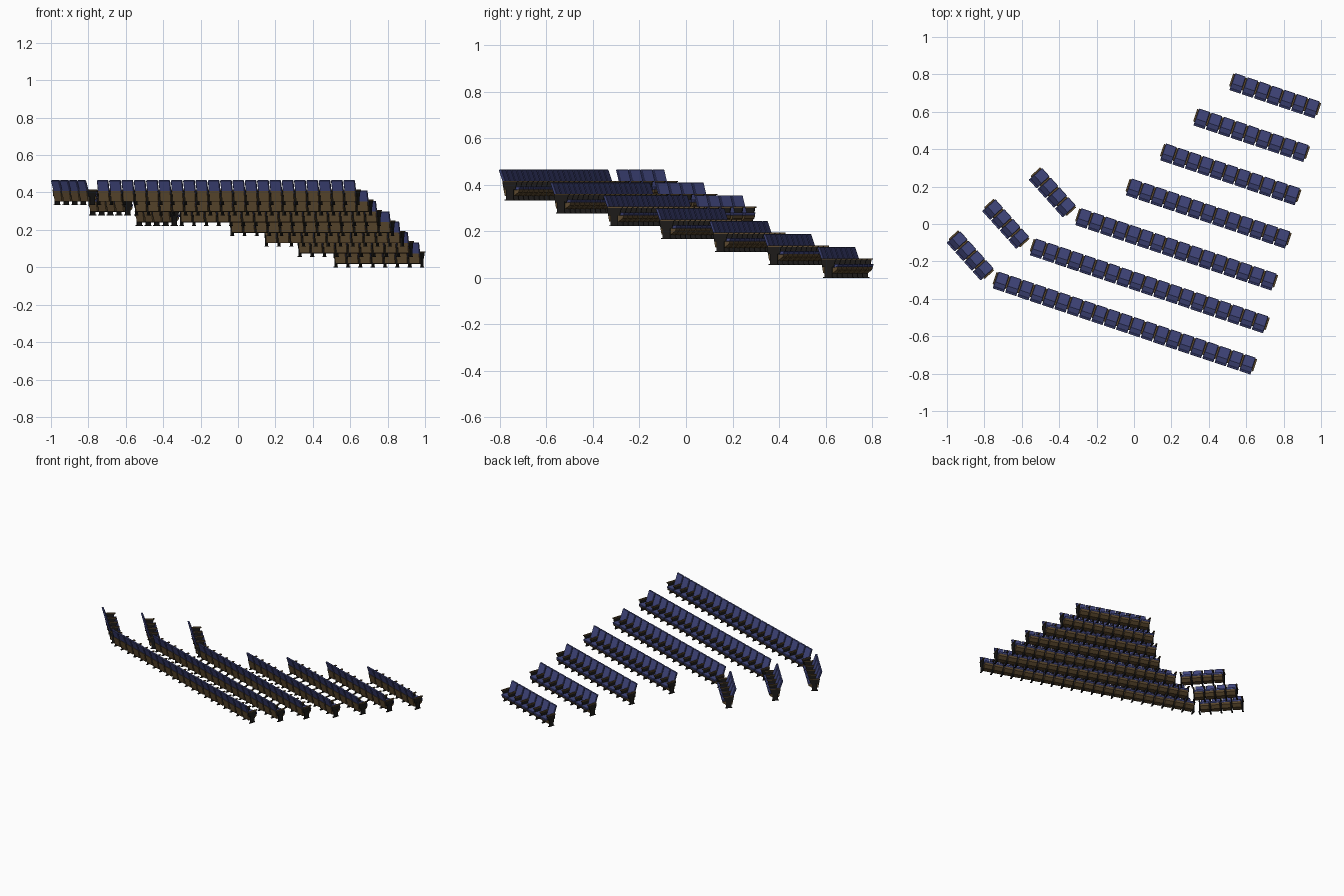
import bpy
import bmesh
from math import radians, cos, sin

if "Cube" in bpy.data.objects:
    bpy.data.objects.remove(bpy.data.objects["Cube"], do_unlink=True)

PITCH = 0.0695   # distance between neighbouring seats
STEP = 0.0555    # height of one tier


def material(name, color):
    mat = bpy.data.materials.new(name)
    mat.use_nodes = True
    mat.diffuse_color = (*color, 1)
    bsdf = mat.node_tree.nodes["Principled BSDF"]
    bsdf.inputs["Base Color"].default_value = (*color, 1)
    bsdf.inputs["Roughness"].default_value = 0.8
    return mat


BLUE = material("blue fabric", (0.054, 0.064, 0.21))
WOOD = material("brown wood", (0.105, 0.065, 0.027))
BLACK = material("black metal", (0.012, 0.011, 0.01))


def extrude_profiles(name, profiles, mat):
    """Mesh from side profiles: each is (half width, list of (y, z))."""
    bm = bmesh.new()
    for half, points in profiles:
        left = [bm.verts.new((-half, y, z)) for y, z in points]
        right = [bm.verts.new((half, y, z)) for y, z in points]
        bm.faces.new(left)
        bm.faces.new(right[::-1])
        for i in range(len(points)):
            j = (i + 1) % len(points)
            bm.faces.new((left[j], left[i], right[i], right[j]))
    bmesh.ops.recalc_face_normals(bm, faces=bm.faces)
    mesh = bpy.data.meshes.new(name)
    bm.to_mesh(mesh)
    bm.free()
    mesh.materials.append(mat)
    return mesh


def box(y0, y1, z0, z1):
    return [(y0, z0), (y1, z0), (y1, z1), (y0, z1)]


# Parts of one seat, facing +y
cushion = extrude_profiles("cushion", [
    (0.030, [(-0.020, 0.044), (0.041, 0.046), (0.043, 0.060), (-0.020, 0.057)])], BLUE)
backrest = extrude_profiles("backrest", [
    (0.0315, [(-0.026, 0.056), (-0.014, 0.056), (-0.041, 0.133), (-0.053, 0.131)])], BLUE)
shell = extrude_profiles("wooden_shell", [
    (0.029, [(-0.026, 0.020), (0.014, 0.018), (0.036, 0.034), (0.040, 0.046),
             (-0.020, 0.044), (-0.029, 0.075), (-0.036, 0.075)])], WOOD)

# Parts shared between neighbouring seats
stanchion = extrude_profiles("stanchion", [
    (0.003, box(-0.018, 0.016, 0.004, 0.050)),
    (0.0025, [(-0.028, 0.046), (0.024, 0.046), (0.032, 0.078), (-0.033, 0.078)]),
    (0.005, box(-0.024, 0.020, 0, 0.004))], BLACK)
armrest = extrude_profiles("armrest", [
    (0.005, box(-0.030, 0.037, 0.078, 0.084))], WOOD)

SEAT_PARTS = [(cushion, 0, 0.002), (backrest, 0, 0.002), (shell, 0, 0),
              (stanchion, 1, 0), (armrest, 1, 0)]


def seat_row(label, count, x, y, tier, degrees):
    """A straight row of seats centred on x, y and turned about z."""
    angle = radians(degrees)
    for mesh, extra, bevel in SEAT_PARTS:
        copies = count + extra
        obj = bpy.data.objects.new(f"{label}_{mesh.name}", mesh)
        bpy.context.collection.objects.link(obj)
        start = -(copies - 1) / 2 * PITCH
        obj.location = (x + start * cos(angle), y + start * sin(angle), tier * STEP)
        obj.rotation_euler.z = angle
        if bevel:
            mod = obj.modifiers.new("soft edges", 'BEVEL')
            mod.width = bevel
            mod.segments = 1
        arr = obj.modifiers.new("row", 'ARRAY')
        arr.use_relative_offset = False
        arr.use_constant_offset = True
        arr.constant_offset_displace = (PITCH, 0, 0)
        arr.count = copies


# Main block, lowest tier first: seat count and row centre
MAIN = [(7, 0.754, 0.69), (9, 0.628, 0.479), (11, 0.516, 0.27), (13, 0.398, 0.061),
        (16, 0.227, -0.131), (19, 0.083, -0.326), (21, -0.05, -0.525)]
for tier, (count, x, y) in enumerate(MAIN):
    seat_row(f"main_row_{tier + 1}", count, x, y, tier, -18.5)

# Angled side block beside the top three tiers
SIDE = [(-0.433, 0.171), (-0.682, 0.003), (-0.872, -0.166)]
for i, (x, y) in enumerate(SIDE):
    seat_row(f"side_row_{i + 1}", 4, x, y, i + 4, -48)
